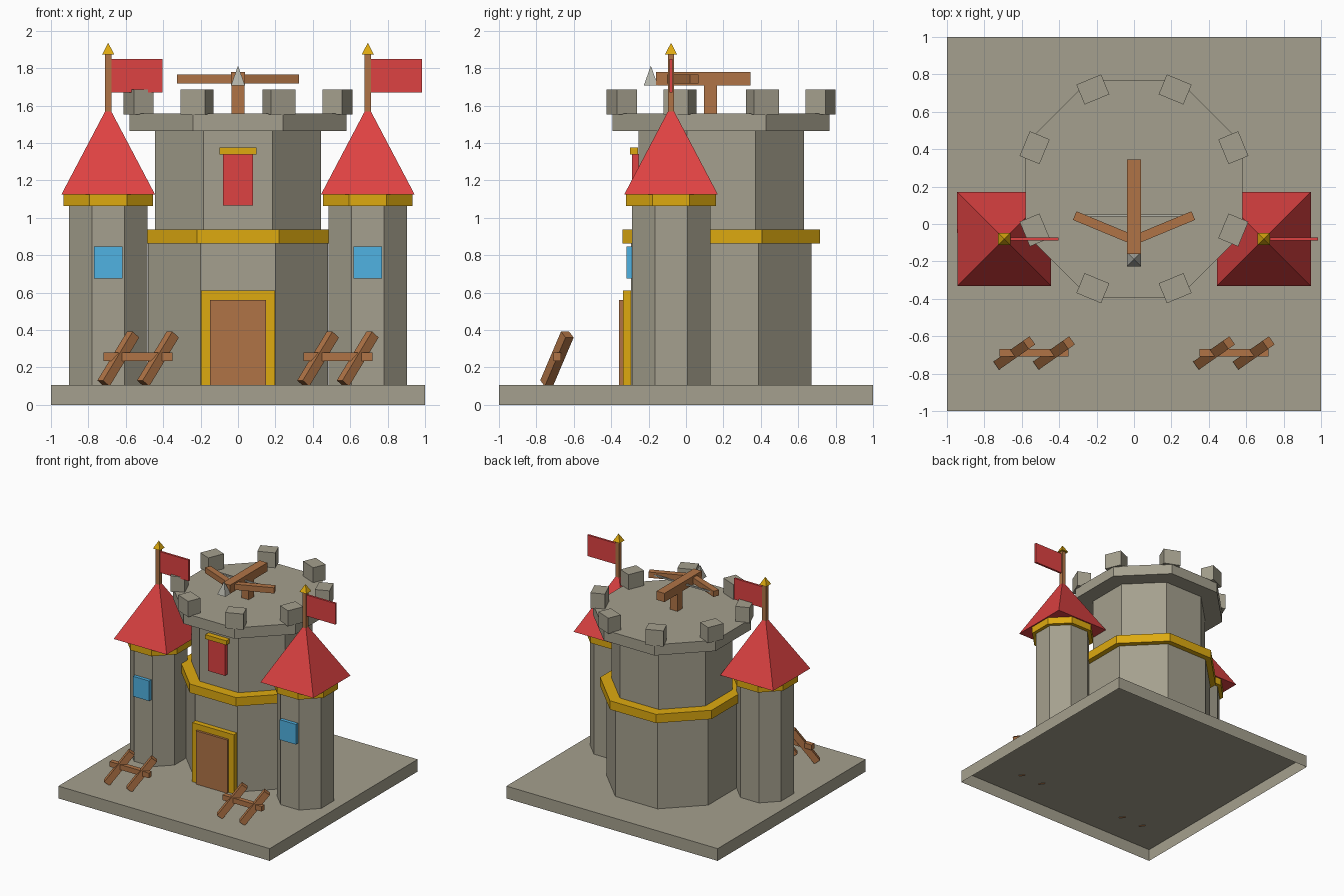
import bpy, bmesh
from math import pi, cos, sin, radians
from mathutils import Matrix, Vector

cube = bpy.data.objects.get("Cube")
if cube:
    bpy.data.objects.remove(cube, do_unlink=True)


def material(name, *rgb):
    """Flat colour given as 8-bit display values, stored linear."""
    lin = [((c / 255 + 0.055) / 1.055) ** 2.4 for c in rgb] + [1]
    mat = bpy.data.materials.new(name)
    mat.use_nodes = True
    mat.diffuse_color = lin
    bsdf = next(n for n in mat.node_tree.nodes if n.type == 'BSDF_PRINCIPLED')
    bsdf.inputs["Base Color"].default_value = lin
    return mat


STONE = material("stone grey", 165, 160, 142)
RED = material("roof red", 222, 66, 66)
GOLD = material("trim gold", 222, 170, 16)
WOOD = material("wood brown", 176, 116, 70)
BLUE = material("window blue", 80, 178, 226)
IRON = material("iron grey", 178, 178, 168)


def finish(name, bm, mat, matrix):
    mesh = bpy.data.meshes.new(name)
    bm.to_mesh(mesh)
    bm.free()
    mesh.materials.append(mat)
    obj = bpy.data.objects.new(name, mesh)
    obj.matrix_world = matrix
    bpy.context.scene.collection.objects.link(obj)
    return obj


def box(name, mat, centre, size, rot=None, open_bottom=False):
    bm = bmesh.new()
    bmesh.ops.create_cube(bm, size=1, matrix=Matrix.Diagonal((*size, 1)))
    if open_bottom:
        low = [f for f in bm.faces if f.normal.z < -0.5]
        bmesh.ops.delete(bm, geom=low, context='FACES_ONLY')
    return finish(name, bm, mat, Matrix.Translation(centre) @ (rot or Matrix()))


def prism(name, mat, x, y, z0, z1, apothem, sides=8, pointed=False):
    """Upright prism or pyramid with flat sides facing the axes."""
    bm = bmesh.new()
    r = apothem / cos(pi / sides)
    bmesh.ops.create_cone(bm, cap_ends=True, segments=sides, radius1=r,
                          radius2=0 if pointed else r, depth=z1 - z0,
                          matrix=Matrix.Rotation(pi / sides, 4, 'Z'))
    return finish(name, bm, mat, Matrix.Translation((x, y, (z0 + z1) / 2)))


def turn(angle, axis):
    return Matrix.Rotation(angle, 4, axis)


GROUND = 0.105
KEEP_Y = 0.188

# Ground slab, hollow underneath
box("ground_slab", STONE, (0, 0, GROUND / 2), (2, 2, GROUND), open_bottom=True)

# Keep: stacked octagonal storeys
for name, mat, z0, z1, a in (("keep_lower", STONE, GROUND, 0.88, 0.482),
                             ("keep_band", GOLD, 0.861, 0.936, 0.528),
                             ("keep_upper", STONE, 0.9, 1.48, 0.443),
                             ("keep_crown", STONE, 1.465, 1.557, 0.58)):
    prism(name, mat, 0, KEEP_Y, z0, z1, a)

# Merlons on the crown corners
for i in range(8):
    a = (i + 0.5) * pi / 4
    box(f"merlon_{i + 1}", STONE,
        (0.575 * cos(a), KEEP_Y + 0.575 * sin(a), 1.618),
        (0.115, 0.143, 0.134), turn(a, 'Z'))

# Door and banner on the front of the keep
box("door_frame", GOLD, (0, -0.311, 0.358), (0.395, 0.054, 0.506))
box("door", WOOD, (0, -0.33, 0.333), (0.298, 0.056, 0.456))
box("banner", RED, (0, -0.27, 1.203), (0.158, 0.04, 0.275))
box("banner_rail", GOLD, (0, -0.278, 1.356), (0.2, 0.045, 0.037))

# Side towers with roofs, windows and flags
TOWER_Y = -0.08
for side, s in (("right", -1), ("left", 1)):
    x = 0.694 * s
    prism(f"{side}_tower", STONE, x, TOWER_Y, GROUND, 1.08, 0.21)
    prism(f"{side}_tower_collar", GOLD, x, TOWER_Y, 1.064, 1.123, 0.24)
    prism(f"{side}_roof", RED, x, TOWER_Y, 1.123, 1.6, 0.251, 4, True)
    box(f"{side}_flagpole", WOOD, (x, TOWER_Y, 1.7), (0.034, 0.034, 0.35))
    prism(f"{side}_finial", GOLD, x, TOWER_Y, 1.872, 1.935, 0.033, 4, True)
    box(f"{side}_flag", RED, (x + 0.15, TOWER_Y, 1.759), (0.28, 0.018, 0.18))
    box(f"{side}_window", BLUE, (x, -0.301, 0.76), (0.152, 0.036, 0.172))

# Mounted crossbow on the keep roof
box("crossbow_post", WOOD, (0, 0.13, 1.635), (0.07, 0.07, 0.165))
box("crossbow_beam", WOOD, (0, 0.092, 1.743), (0.074, 0.505, 0.074))
prism("crossbow_tip", IRON, 0, -0.188, 1.706, 1.813, 0.038, 4, True)
box("crossbow_string", IRON, (0, 0.045, 1.741), (0.54, 0.012, 0.012))
for side, s in (("right", -1), ("left", 1)):
    box(f"crossbow_{side}_arm", WOOD, (0.16 * s, -0.02, 1.741),
        (0.34, 0.05, 0.049), turn(radians(22.5) * s, 'Z'))

# Leaning wooden barricades in front
lean = turn(radians(35), 'Z') @ turn(radians(36.5), 'Y')
for side, s in (("right", -1), ("left", 1)):
    x = 0.534 * s
    box(f"{side}_barricade_rail", WOOD, (x, -0.688, 0.257), (0.37, 0.04, 0.044))
    for k in (-1, 1):
        box(f"{side}_barricade_stake_{(k + 3) // 2}", WOOD,
            (x + 0.106 * k, -0.69, 0.245), (0.053, 0.053, 0.325), lean)
